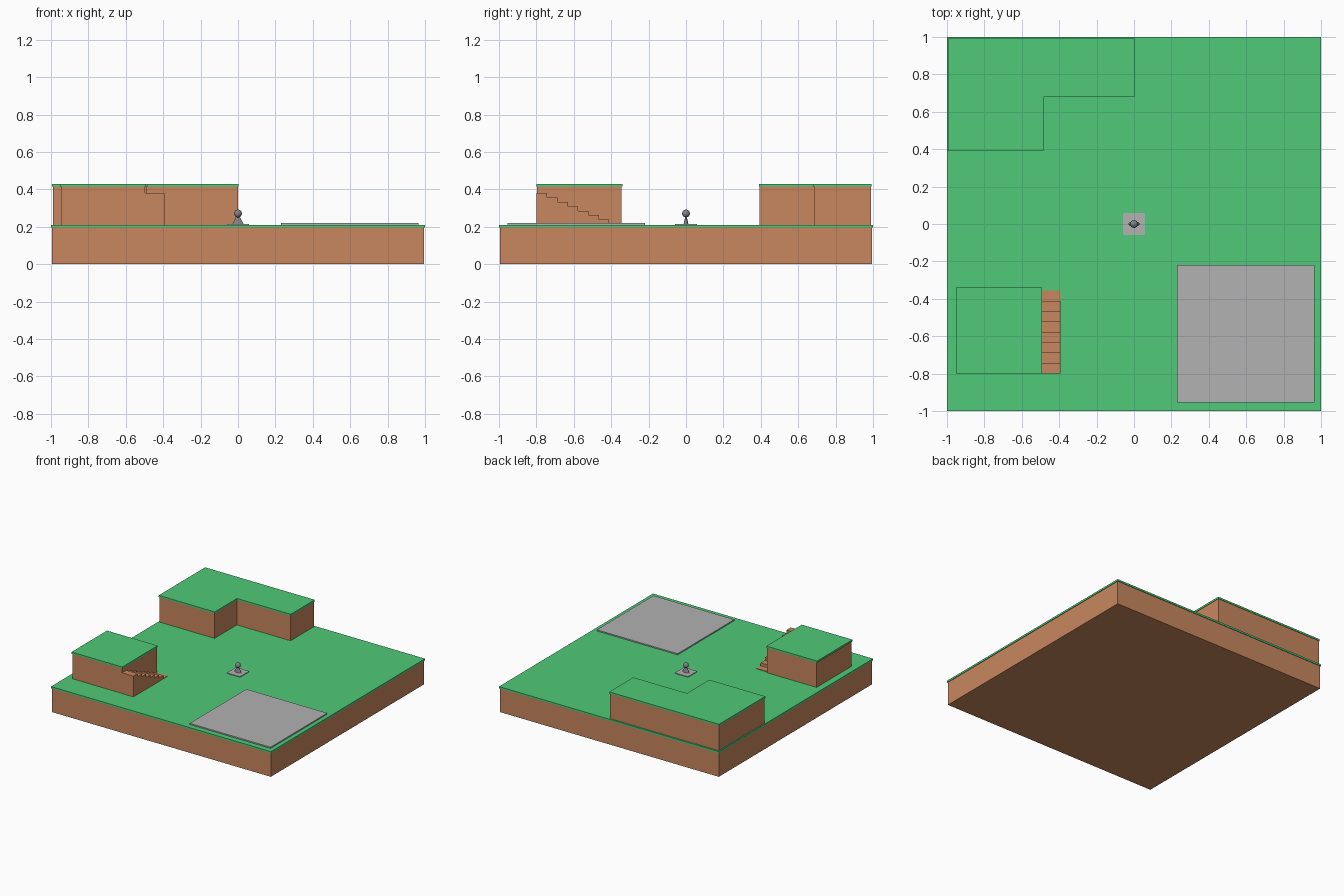
import bpy, bmesh

if "Cube" in bpy.data.objects:
    bpy.data.objects.remove(bpy.data.objects["Cube"])


def material(name, rgb):
    m = bpy.data.materials.new(name)
    m.diffuse_color = (*rgb, 1)
    m.use_nodes = True
    m.node_tree.nodes["Principled BSDF"].inputs["Base Color"].default_value = m.diffuse_color
    return m


GRASS = material("grass green", (0.080, 0.590, 0.188))
DIRT = material("dirt brown", (0.578, 0.242, 0.114))
STONE = material("light grey", (0.445, 0.445, 0.445))
METAL = material("dark grey", (0.23, 0.23, 0.24))


def prism(name, points, vec, mat):
    """Extrude a flat outline of 3D points along a vector."""
    bm = bmesh.new()
    face = bm.faces.new([bm.verts.new(p) for p in points])
    ext = bmesh.ops.extrude_face_region(bm, geom=[face])
    bmesh.ops.translate(bm, vec=vec, verts=[v for v in ext["geom"] if isinstance(v, bmesh.types.BMVert)])
    bmesh.ops.recalc_face_normals(bm, faces=bm.faces)
    me = bpy.data.meshes.new(name)
    bm.to_mesh(me)
    bm.free()
    me.materials.append(mat)
    ob = bpy.data.objects.new(name, me)
    bpy.context.collection.objects.link(ob)
    return ob


def slab(name, outline, z0, z1, mat):
    return prism(name, [(x, y, z0) for x, y in outline], (0, 0, z1 - z0), mat)


def rect(x0, x1, y0, y1):
    return [(x0, y0), (x1, y0), (x1, y1), (x0, y1)]


# Ground: dirt block with a slightly overhanging grass cap
slab("ground_dirt", rect(-.995, .995, -.995, .995), 0, .197, DIRT)
slab("ground_grass", rect(-1, 1, -1, 1), .195, .21, GRASS)

# L-shaped hill in the back left corner
g = .004


def hill_outline(d):
    return [(-.994 + d, .39 + d), (-.485 - d, .39 + d), (-.485 - d, .68 + d),
            (.003 - d, .68 + d), (.003 - d, .992 - d), (-.994 + d, .992 - d)]


slab("hill_dirt", hill_outline(g), .208, .417, DIRT)
slab("hill_grass", hill_outline(0), .415, .43, GRASS)

# Square mound at the front left
slab("mound_dirt", rect(-.95 + g, -.492 - g, -.80 + g, -.34 - g), .208, .417, DIRT)
slab("mound_grass", rect(-.953, -.492, -.80, -.34), .415, .43, GRASS)

# Stairs running up along the side of the mound
steps, y0, y1, z_top, rise = 8, -.798, -.355, .381, .0238
run = (y1 - y0) / steps
profile = [(-.497, y0, .208)]
for i in range(steps):
    z = z_top - i * rise
    profile += [(-.497, y0 + i * run, z), (-.497, y0 + (i + 1) * run, z)]
profile.append((-.497, y1, .208))
prism("stairs", profile, (.105, 0, 0), DIRT)

# Stone plates
slab("large_plate", rect(.23, .965, -.955, -.22), .208, .220, STONE)
slab("small_plate", rect(-.06, .06, -.06, .06), .208, .2155, STONE)

# Small statue: flattened body and round head
bpy.ops.mesh.primitive_cone_add(vertices=24, radius1=.03, radius2=.009, depth=.04,
                                location=(0, 0, .235))
body = bpy.context.object
body.name = "statue_body"
body.scale.y = .42
bpy.ops.mesh.primitive_uv_sphere_add(segments=24, ring_count=12, radius=.021,
                                     location=(0, 0, .271))
head = bpy.context.object
head.name = "statue_head"
for ob in (body, head):
    ob.data.materials.append(METAL)
    bpy.ops.object.select_all(action="DESELECT")
    ob.select_set(True)
    bpy.context.view_layer.objects.active = ob
    bpy.ops.object.shade_smooth_by_angle()
